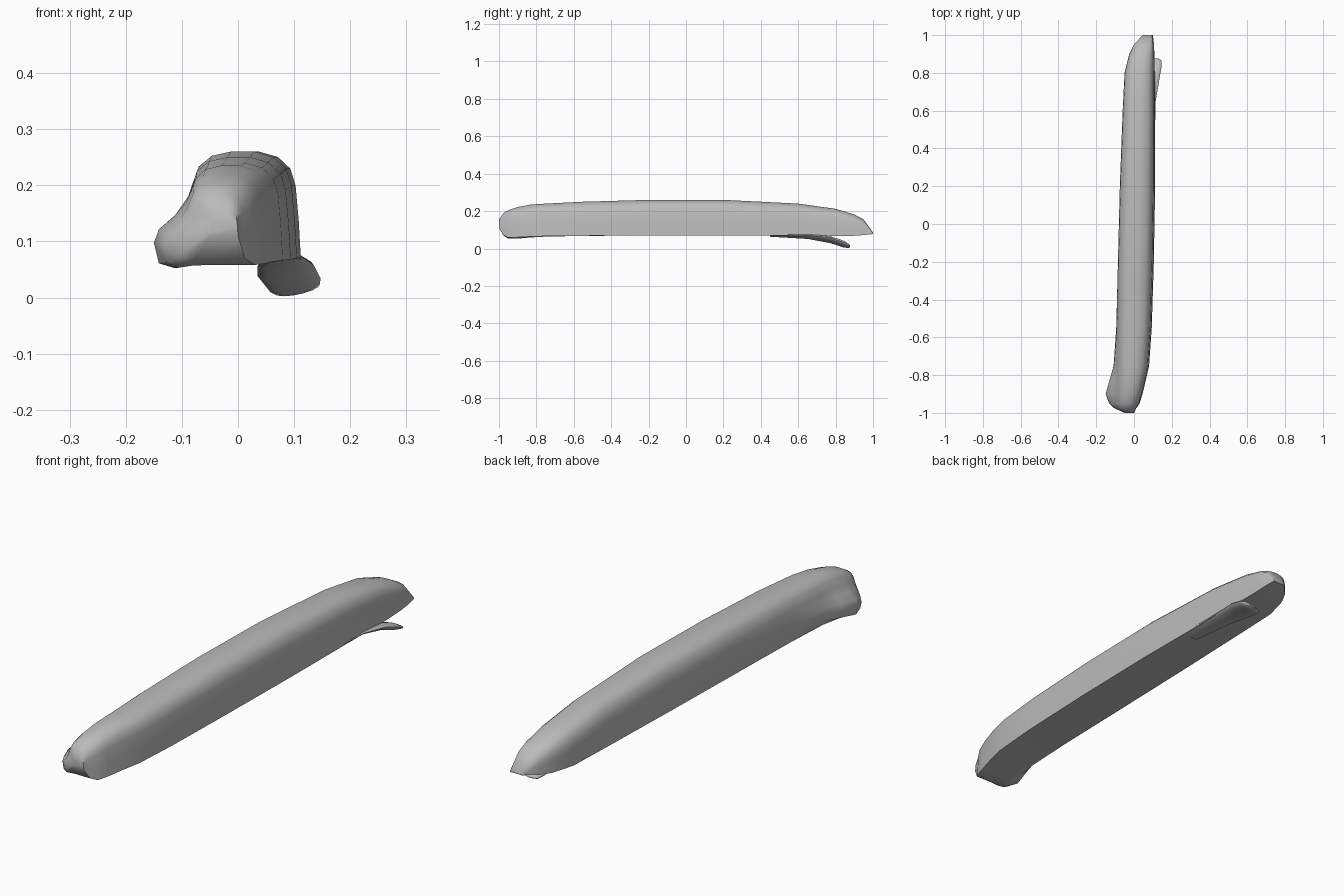
import bpy, bmesh, math

cube = bpy.data.objects.get("Cube")
if cube:
    bpy.data.objects.remove(cube, do_unlink=True)

grey = bpy.data.materials.new("plain grey")
grey.use_nodes = True
colour = (0.5, 0.5, 0.5, 1)
grey.diffuse_color = colour
grey.node_tree.nodes["Principled BSDF"].inputs["Base Color"].default_value = colour


def loft(name, rings, sharp_angle):
    """Skin a list of closed rings, cap both ends and shade smoothly."""
    bm = bmesh.new()
    loops = [[bm.verts.new(point) for point in ring] for ring in rings]
    count = len(loops[0])
    for near, far in zip(loops, loops[1:]):
        for i in range(count):
            j = (i + 1) % count
            bm.faces.new((near[i], near[j], far[j], far[i]))
    bm.faces.new(loops[0])
    bm.faces.new(loops[-1])
    bmesh.ops.recalc_face_normals(bm, faces=bm.faces)
    mesh = bpy.data.meshes.new(name)
    bm.to_mesh(mesh)
    bm.free()
    mesh.materials.append(grey)
    obj = bpy.data.objects.new(name, mesh)
    bpy.context.collection.objects.link(obj)
    bpy.ops.object.select_all(action="DESELECT")
    obj.select_set(True)
    bpy.context.view_layer.objects.active = obj
    bpy.ops.object.shade_smooth_by_angle(angle=math.radians(sharp_angle))
    return obj


# Cross-section of the bar: across, up, share of the side knob
profile = [
    (0.3, 0, 0), (0.1, 0, 0.1), (0, 0, 0.4), (0, 0.1, 0.85),
    (0, 0.23, 1), (0, 0.38, 0.85), (0, 0.52, 0.4), (0.02, 0.68, 0.08),
    (0.08, 0.86, 0), (0.2, 0.96, 0), (0.38, 1, 0), (0.6, 1, 0),
    (0.78, 0.95, 0), (0.9, 0.84, 0), (0.95, 0.68, 0), (0.98, 0.35, 0), (1, 0, 0),
]

# Stations from front to back: y, right edge, left edge, bottom, top, knob size
stations = [
    (-1, -0.05, 0, 0.11, 0.155, 0),
    (-0.975, -0.085, 0.012, 0.07, 0.19, 0.02),
    (-0.95, -0.09, 0.03, 0.058, 0.205, 0.042),
    (-0.9, -0.09, 0.045, 0.06, 0.222, 0.06),
    (-0.83, -0.088, 0.062, 0.064, 0.235, 0.042),
    (-0.75, -0.088, 0.08, 0.066, 0.24, 0.02),
    (-0.55, -0.088, 0.094, 0.068, 0.25, 0.006),
    (-0.2, -0.085, 0.105, 0.07, 0.26, 0),
    (0.2, -0.075, 0.112, 0.07, 0.26, 0),
    (0.6, -0.06, 0.112, 0.068, 0.24, 0),
    (0.8, -0.05, 0.11, 0.066, 0.212, 0),
    (0.9, -0.025, 0.108, 0.068, 0.182, 0),
    (0.95, 0, 0.106, 0.072, 0.155, 0),
    (1, 0.045, 0.1, 0.077, 0.085, 0),
]


def bar_ring(y, low, high, bottom, top, knob):
    ring = []
    for across, up, share in profile:
        x = low + (high - low) * across - knob * share
        z = bottom + (top - bottom) * up
        if up < 0.2:
            z -= knob * share * 0.3
        ring.append((x, y, z))
    return ring


loft("long_bar", [bar_ring(*s) for s in stations], 50)

# Spoon-shaped tongue under the back end: y, centre x, centre z, half width, half height
tongue = [
    (0.45, 0.08, 0.07, 0.03, 0.004),
    (0.65, 0.075, 0.064, 0.04, 0.01),
    (0.77, 0.085, 0.048, 0.05, 0.016),
    (0.84, 0.1, 0.025, 0.047, 0.016),
    (0.865, 0.106, 0.015, 0.04, 0.01),
    (0.877, 0.108, 0.012, 0.02, 0.004),
]


def oval_ring(y, cx, cz, half_width, half_height, sides=14):
    ring = []
    for i in range(sides):
        turn = math.tau * i / sides
        dx = half_width * math.cos(turn)
        ring.append((cx + dx, y, cz + half_height * math.sin(turn) + dx * 0.2))
    return ring


loft("rear_tongue", [oval_ring(*s) for s in tongue], 60)
